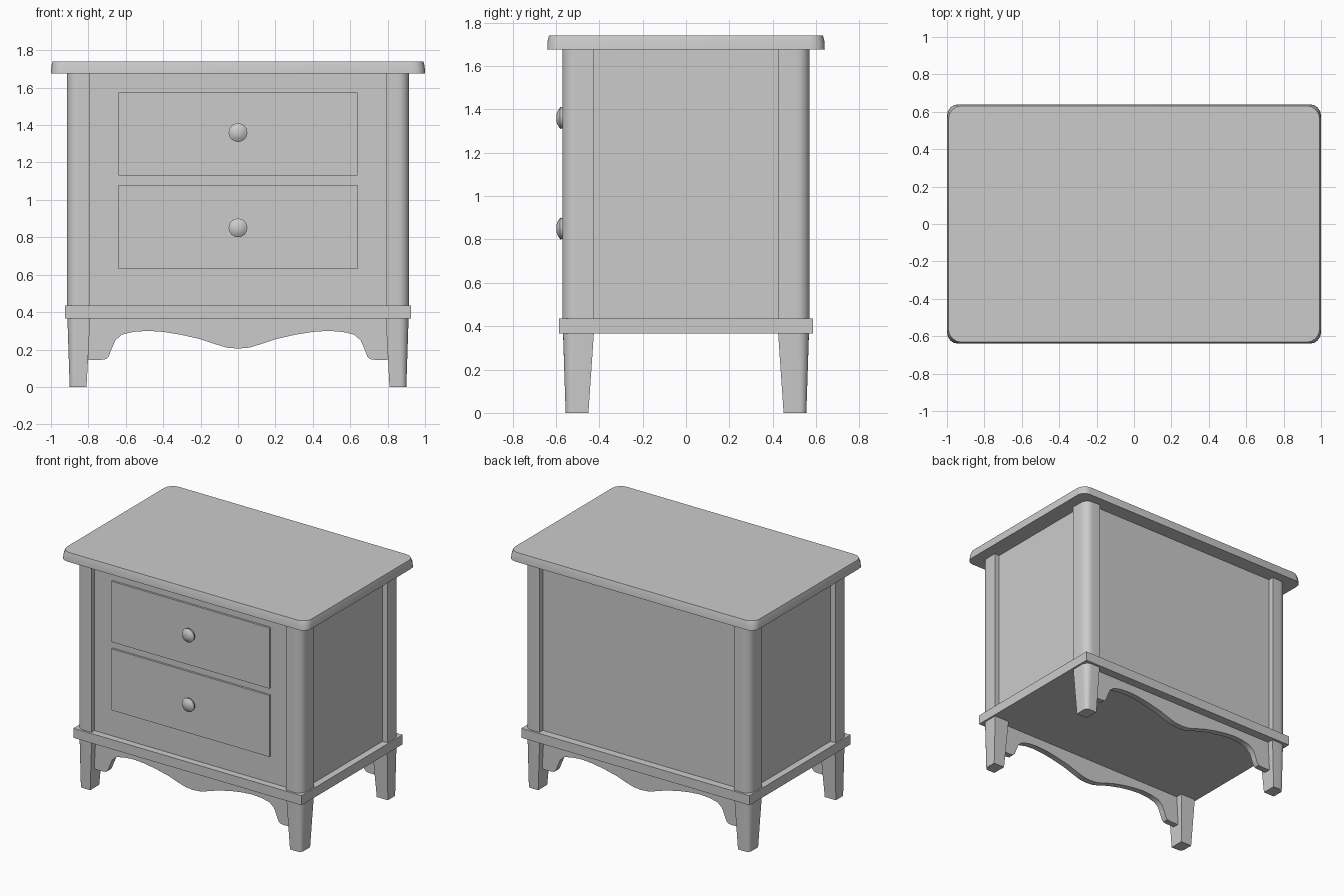
import bpy, bmesh, math
from mathutils import Matrix

if "Cube" in bpy.data.objects:
    bpy.data.objects.remove(bpy.data.objects["Cube"], do_unlink=True)

GREY = (0.6, 0.6, 0.6, 1.0)
paint = bpy.data.materials.new("grey_paint")
paint.use_nodes = True
paint.diffuse_color = GREY
paint.node_tree.nodes["Principled BSDF"].inputs["Base Color"].default_value = GREY


def finish(name, bm, smooth=False):
    bmesh.ops.recalc_face_normals(bm, faces=bm.faces)
    mesh = bpy.data.meshes.new(name)
    bm.to_mesh(mesh)
    bm.free()
    mesh.materials.append(paint)
    obj = bpy.data.objects.new(name, mesh)
    bpy.context.collection.objects.link(obj)
    if smooth:
        bpy.ops.object.select_all(action='DESELECT')
        obj.select_set(True)
        bpy.context.view_layer.objects.active = obj
        bpy.ops.object.shade_smooth_by_angle(angle=math.radians(35))
    return obj


def loft(name, rings, smooth=False):
    """Skin matching rings of points and cap both ends."""
    bm = bmesh.new()
    loops = [[bm.verts.new(p) for p in ring] for ring in rings]
    n = len(loops[0])
    for low, high in zip(loops, loops[1:]):
        for i in range(n):
            j = (i + 1) % n
            bm.faces.new((low[i], low[j], high[j], high[i]))
    bm.faces.new(loops[0][::-1])
    bm.faces.new(loops[-1])
    return finish(name, bm, smooth)


def box(name, x0, x1, y0, y1, z0, z1):
    ring = [(x0, y0), (x1, y0), (x1, y1), (x0, y1)]
    return loft(name, [[(x, y, z) for x, y in ring] for z in (z0, z1)])


def round_corner(cx, cy, r, start, steps):
    return [(cx + r * math.cos(a), cy + r * math.sin(a))
            for a in (start + math.pi / 2 * i / steps for i in range(steps + 1))]


def slab_ring(hx, hy, r, z):
    pts = []
    for k, (sx, sy) in enumerate([(1, 1), (-1, 1), (-1, -1), (1, -1)]):
        pts += round_corner(sx * (hx - r), sy * (hy - r), r, k * math.pi / 2, 4)
    return [(x, y, z) for x, y in pts]


def post_ring(sx, sy, x0, x1, y0, y1, r, z):
    """Rectangle with its outer corner rounded, placed in one quadrant."""
    pts = [(x0, y0), (x1, y0)] + round_corner(x1 - r, y1 - r, r, 0, 6) + [(x0, y1)]
    return [(sx * x, sy * y, z) for x, y in pts]


# Top board, base board and carcass
loft("top_board", [slab_ring(1.0, 0.64, 0.06, 1.675),
                   slab_ring(0.998, 0.638, 0.065, 1.715),
                   slab_ring(0.992, 0.632, 0.07, 1.74)], smooth=True)
box("base_board", -0.925, 0.925, -0.585, 0.585, 0.365, 0.435)
box("carcass", -0.875, 0.875, -0.535, 0.53, 0.435, 1.675)

# Corner posts and tapered legs
for sx, side in ((1, "left"), (-1, "right")):
    for sy, end in ((-1, "front"), (1, "back")):
        loft(f"{end}_{side}_post",
             [post_ring(sx, sy, 0.79, 0.915, 0.425, 0.57, 0.06, z) for z in (0.435, 1.675)],
             smooth=True)
        loft(f"{end}_{side}_leg",
             [post_ring(sx, sy, 0.81, 0.90, 0.45, 0.555, 0.03, 0),
              post_ring(sx, sy, 0.79, 0.912, 0.425, 0.567, 0.05, 0.365)], smooth=True)

# Scalloped aprons, mirrored about the middle
half = [(0.0, 0.205), (0.06, 0.21), (0.12, 0.228), (0.20, 0.255), (0.31, 0.28),
        (0.40, 0.294), (0.48, 0.30), (0.56, 0.294), (0.62, 0.28), (0.655, 0.25),
        (0.675, 0.205), (0.69, 0.165), (0.705, 0.149), (0.73, 0.145), (0.80, 0.145),
        (0.80, 0.365)]
outline = [(-x, z) for x, z in half[:0:-1]] + half
for sy, end in ((-1, "front"), (1, "back")):
    loft(f"{end}_apron", [[(x, sy * y, z) for x, z in outline] for y in (0.475, 0.52)],
         smooth=True)

# Drawer fronts and round knobs
for name, z0, z1, knob_z in (("lower", 0.63, 1.08, 0.85), ("upper", 1.13, 1.575, 1.36)):
    box(f"{name}_drawer", -0.64, 0.64, -0.55, -0.53, z0, z1)
    rings = []
    for y, r in ((-0.545, 0.025), (-0.56, 0.028), (-0.567, 0.048),
                 (-0.58, 0.05), (-0.592, 0.032), (-0.598, 0.015)):
        rings.append([(r * math.cos(a), y, knob_z + r * math.sin(a))
                      for a in (math.tau * i / 24 for i in range(24))])
    loft(f"{name}_knob", rings, smooth=True)
